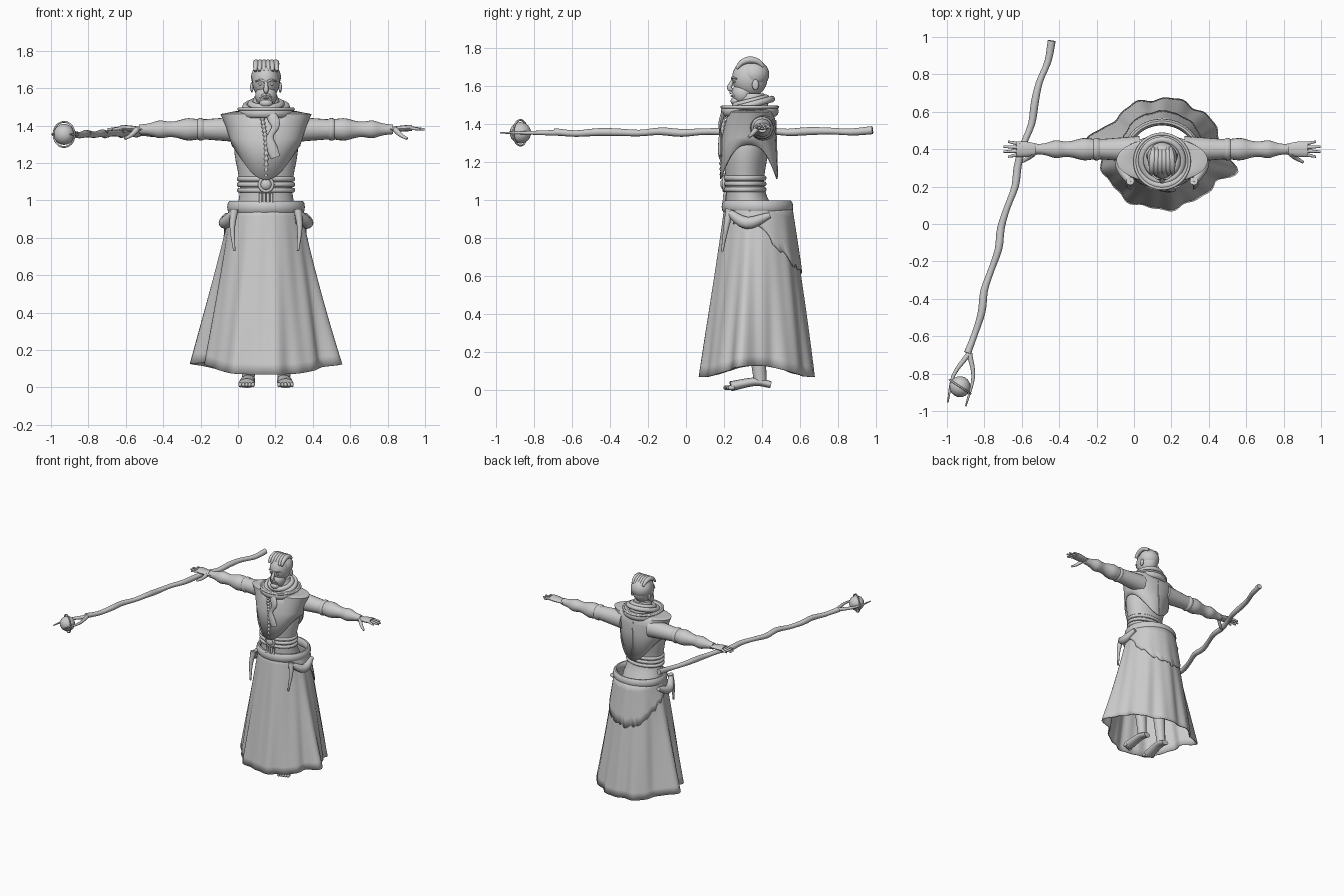
import bpy, bmesh, random
from math import sin, cos, pi, tau, exp, radians
from mathutils import Vector

default_cube = bpy.data.objects.get("Cube")
if default_cube:
    bpy.data.objects.remove(default_cube)
random.seed(4)

# Shared placements of the figure
CX = .15
BODY_Y = .34
SKIRT_Y = .375
ARM_Y = .4
ARM_Z = 1.38
HEAD_Z = 1.65
STAFF_Z = 1.353

GREY = (.6, .6, .6, 1)
clay = bpy.data.materials.new("light grey")
clay.use_nodes = True
clay.diffuse_color = GREY
clay.node_tree.nodes["Principled BSDF"].inputs["Base Color"].default_value = GREY


def finish(name, bm, thickness=0):
    bmesh.ops.recalc_face_normals(bm, faces=bm.faces)
    mesh = bpy.data.meshes.new(name)
    bm.to_mesh(mesh)
    bm.free()
    mesh.materials.append(clay)
    part = bpy.data.objects.new(name, mesh)
    bpy.context.collection.objects.link(part)
    if thickness:
        cloth = part.modifiers.new("cloth", "SOLIDIFY")
        cloth.thickness = thickness
        cloth.offset = 0
    bpy.ops.object.select_all(action="DESELECT")
    part.select_set(True)
    bpy.context.view_layer.objects.active = part
    bpy.ops.object.shade_smooth_by_angle(angle=radians(50))


def loft(name, rows, caps=True, closed=True, thickness=0):
    """Skin a list of equally long point rows."""
    bm = bmesh.new()
    grid = [[bm.verts.new(point) for point in row] for row in rows]
    count = len(grid[0])
    for lower, upper in zip(grid, grid[1:]):
        for i in range(count if closed else count - 1):
            j = (i + 1) % count
            bm.faces.new((lower[i], lower[j], upper[j], upper[i]))
    if caps:
        bm.faces.new(grid[0])
        bm.faces.new(grid[-1])
    finish(name, bm, thickness)


def angles(count):
    return [tau * i / count for i in range(count)]


def smooth(keys, steps):
    """Flowing curve through key vectors of any dimension."""
    keys = [Vector(key) for key in keys]
    keys = [keys[0] * 2 - keys[1]] + keys + [keys[-1] * 2 - keys[-2]]
    result = []
    for a, b, c, d in zip(keys, keys[1:], keys[2:], keys[3:]):
        for k in range(steps):
            t = k / steps
            result.append(b + (c - a) * t / 2 + (a * 2 - b * 5 + c * 4 - d) * t**2 / 2
                          + (b * 3 - a - c * 3 + d) * t**3 / 2)
    return result + [keys[-2]]


def ellipse(z, y, rx, ry, count=40):
    return [(CX + rx * cos(a), y + ry * sin(a), z) for a in angles(count)]


def taper(start, end):
    return lambda t: start + (end - start) * t


def tube(name, keys, radius, flat=1, steps=6, sides=12):
    """Limb along a smooth path; radius is a function of the way along."""
    path = smooth(keys, steps)
    span = path[-1] - path[0]
    upright = abs(span.z) > .7 * span.length
    reference = Vector((0, 1, 0)) if upright else Vector((0, 0, 1))
    rows = []
    last = len(path) - 1
    for k, point in enumerate(path):
        along = (path[min(k + 1, last)] - path[max(k - 1, 0)]).normalized()
        across = along.cross(reference).normalized()
        out = across.cross(along) * flat
        r = radius(k / last)
        rows.append([point + (across * cos(a) + out * sin(a)) * r for a in angles(sides)])
    loft(name, rows)


def blob(name, centre, size, segments=20):
    bm = bmesh.new()
    bmesh.ops.create_uvsphere(bm, u_segments=segments, v_segments=segments // 2, radius=1)
    bmesh.ops.scale(bm, vec=size, verts=bm.verts)
    bmesh.ops.translate(bm, vec=centre, verts=bm.verts)
    finish(name, bm)


def hoop(name, centre, u, v, thick, tall=1):
    """Elliptical torus spanned by half axes u and v."""
    centre, u, v = Vector(centre), Vector(u), Vector(v)
    axis = u.cross(v).normalized() * tall
    rows = []
    for a in angles(48) + [0]:
        rim = u * cos(a) + v * sin(a)
        rows.append([centre + rim + (rim.normalized() * cos(b) + axis * sin(b)) * thick
                     for b in angles(10)])
    loft(name, rows, caps=False)


def band(name, z, y, rx, ry, thick, tall=1, tilt=0):
    hoop(name, (CX, y, z), (rx, 0, 0), (0, ry, tilt), thick, tall)


def bump(value, centre, width):
    return exp(-((value - centre) / width) ** 2)


# Torso and neck: height, depth position, half width, half depth
body = [(.93, BODY_Y, .16, .13), (1.08, .31, .14, .1), (1.3, .32, .17, .12),
        (1.46, .35, .1, .09), (1.56, .35, .06, .06)]
loft("torso", [ellipse(*key) for key in smooth(body, 5)])


# Long skirt with flared corners, folds and an overlapping front panel
LEFT_CORNER = -.26
RIGHT_CORNER = -pi - .2


def skirt_point(a, t, extra=0):
    turn = (a + pi) % tau - pi
    corner = sum(bump((turn - c + pi) % tau - pi, 0, .17) for c in (LEFT_CORNER, RIGHT_CORNER))
    panel = .012 if RIGHT_CORNER + tau - pi - .1 > 0 and -2.8 < turn < LEFT_CORNER else 0
    fold = t * (.009 * sin(9 * a + 2 * t) + .005 * sin(17 * a))
    r = .09 * t * corner * t**.3 + panel + fold + extra
    top, bottom = .97, .07 + .06 * cos(a) ** 4
    return (CX + (.185 + .14 * t + r) * cos(a),
            SKIRT_Y + (.17 + .125 * t + r) * sin(a),
            top + (bottom - top) * t)


ROWS = 16
loft("skirt", [[skirt_point(a, k / ROWS) for a in angles(128)] for k in range(ROWS + 1)],
     caps=False, thickness=.008)

# Torn overcloth around the sides and back
hem = []
for i in range(61):
    a = -.7 + i * .073
    hem.append((a, .12 + .26 * max(0, sin(a)) + random.uniform(-.02, .02)))
loft("torn_overcloth", [[skirt_point(a, t * k / 5, .01) for a, t in hem] for k in range(6)],
     caps=False, closed=False, thickness=.006)

# Rolled hip band, open in the middle, with drapes and tassels
band("hip_band", .965, SKIRT_Y, .19, .17, .018, tall=1.9)
for side in (-1, 1):
    def hip(x, y, z):
        return (CX + side * x, y, z)
    tube("hip_drape", [hip(.17, .22, .94), hip(.22, .32, .88), hip(.21, .44, .92)],
         lambda t: .015 + .017 * sin(pi * t))
    tube("front_tassel", [hip(.17, .23, .95), hip(.18, .21, .85), hip(.17, .19, .73)],
         taper(.022, .006))

# Belts, buckle and tabs
BELT_Z = 1.085
for k in (-1, 0, 1):
    band("belt", BELT_Z + k * .03, .31, .145, .102, .011, tall=1.2)
buckle = Vector((CX, .2, BELT_Z))
blob("buckle", buckle, (.03, .02, .03))
hoop("buckle_rim", buckle, (.035, 0, 0), (0, 0, .035), .009)
for k in range(4):
    x = CX + .02 * (k - 1.5)
    tube("belt_tab", [(x, .205, 1.04), (x, .2, .99)], taper(.008, .008))

# Mantle: shoulder wings, arched sides, pointed front and back
mantle = [(1.485, .35, .1, .09), (1.46, BODY_Y, .24, .115), (1.4, BODY_Y, .212, .13),
          (1.33, .33, .19, .137)]
points = [(CX + .178 * cos(a), .33 + .148 * sin(a), 1.29 - .18 * abs(sin(a)) ** 2.5)
          for a in angles(64)]
loft("mantle", [ellipse(*key, 64) for key in mantle] + [points], caps=False, thickness=.008)

# Wide collar with scarf coils
band("collar", 1.467, .335, .13, .13, .022, tall=1.3)
band("collar_rim", 1.488, .335, .146, .146, .008)
band("outer_scarf", 1.5, BODY_Y, .11, .11, .018, tilt=.03)
band("inner_scarf", 1.515, BODY_Y, .08, .08, .02, tilt=.02)
tube("scarf_tail", [(.17, .2, 1.47), (.2, .18, 1.4), (.17, .18, 1.33), (.2, .18, 1.23)],
     lambda t: .022 + .007 * sin(9 * t), flat=.4)
tube("braided_cord", [(CX - .02, .2, 1.44), (CX, .185, 1.3), (CX, .19, 1.12)],
     lambda t: .01 + .003 * sin(80 * t), steps=40)
tube("back_seam", [(CX, .47, 1.42), (CX, .48, 1.12)], taper(.004, .004))


def arm_radius(t):
    x = .12 + .56 * t
    return .08 - .08 * x + .013 * (bump(x, .42, .05) + bump(x, .57, .04))


# Limbs and face halves, mirrored about the centre line
for side, label in ((1, "left_"), (-1, "right_")):
    def at(x, y, z):
        return (CX + side * x, y, z)

    tube(label + "arm", [at(.12, ARM_Y, ARM_Z), at(.68, ARM_Y, ARM_Z)], arm_radius,
         steps=40, sides=20)
    tube(label + "cuff", [at(.33, ARM_Y, ARM_Z), at(.37, ARM_Y, ARM_Z)],
         lambda t: .052 + .009 * sin(pi * t), sides=20)
    tube(label + "palm", [at(.66, ARM_Y, ARM_Z), at(.78, ARM_Y, ARM_Z + .008)],
         lambda t: .027 + .015 * sin(2 * t), flat=.4)
    for k in range(4):
        spread = k - 1.5
        tube(label + "finger", [at(.76, ARM_Y + .018 * spread, ARM_Z + .008),
                                at(.85 - .012 * spread**2, ARM_Y + .027 * spread, ARM_Z)],
             taper(.011, .006))
    tube(label + "thumb", [at(.69, .375, ARM_Z), at(.72, .35, 1.35), at(.755, .33, 1.33)],
         taper(.016, .007))
    tube(label + "leg", [at(.08, BODY_Y, .95), at(.09, .35, .5), at(.095, .39, .05)],
         taper(.08, .034))
    tube(label + "foot", [at(.09, .445, .03), at(.095, .36, .045), at(.104, .235, .022)],
         taper(.03, .044), flat=.6)
    for k in range(5):
        blob(label + "toe", at(.07 + .017 * k, .215 + .006 * k, .014), (.011, .02, .013), 10)
    blob(label + "ear", at(.076, .365, 1.605), (.009, .018, .028))
    blob(label + "eye", at(.03, .255, 1.622), (.013, .008, .007))
    tube(label + "brow", [at(.01, .243, 1.637), at(.03, .245, 1.644), at(.054, .265, 1.637)],
         taper(.007, .004))
    tube(label + "moustache", [at(0, .236, 1.565), at(.018, .24, 1.562), at(.032, .255, 1.545)],
         taper(.008, .004))

# Head, nose, beard and swept hair
blob("skull", (CX, .335, HEAD_Z - .01), (.074, .093, .1), 28)
blob("jaw", (CX, .3, 1.56), (.058, .06, .06), 28)
tube("nose", [(CX, .25, 1.635), (CX, .228, 1.59), (CX, .246, 1.577)],
     lambda t: .008 + .005 * sin(pi * t))
blob("lower_lip", (CX, .242, 1.547), (.016, .008, .005))
blob("beard", (CX, .264, 1.52), (.036, .03, .024))
blob("hair", (CX, .358, HEAD_Z + .01), (.08, .079, .075), 28)
for k in range(6):
    offset = .022 * (k - 2.5)
    tube("hair_lock", [(CX + offset * (1.1 - .1 * a), BODY_Y - .085 * cos(a), HEAD_Z + .086 * sin(a))
                       for a in (.5, 1, 1.5, 2, 2.5)],
         lambda t: .008 + .01 * sin(pi * t))

# Gnarled staff with a forked top, an orb and a hoop
butt = Vector((-.44, .98, 1.362))
fork = Vector((-.88, -.69, STAFF_Z))
gnarls = [butt.lerp(fork, k / 15) + Vector((.01 * sin(2 * k), 0, .005 * cos(2.5 * k)))
          for k in range(16)]
tube("staff", gnarls, lambda t: .019 + .002 * cos(30 * t), steps=3)
for label, bend, tip in (("outer", (-.965, -.81), (-.996, -.955)),
                         ("inner", (-.86, -.82), (-.9, -.975))):
    tube(label + "_prong", [fork, (*bend, STAFF_Z), (*tip, STAFF_Z)], taper(.015, .004))
orb = Vector((-.93, -.87, STAFF_Z))
blob("orb", orb, (.056, .056, .056), 24)
hoop("orb_hoop", orb, (.056, -.037, 0), (0, 0, .067), .005)
